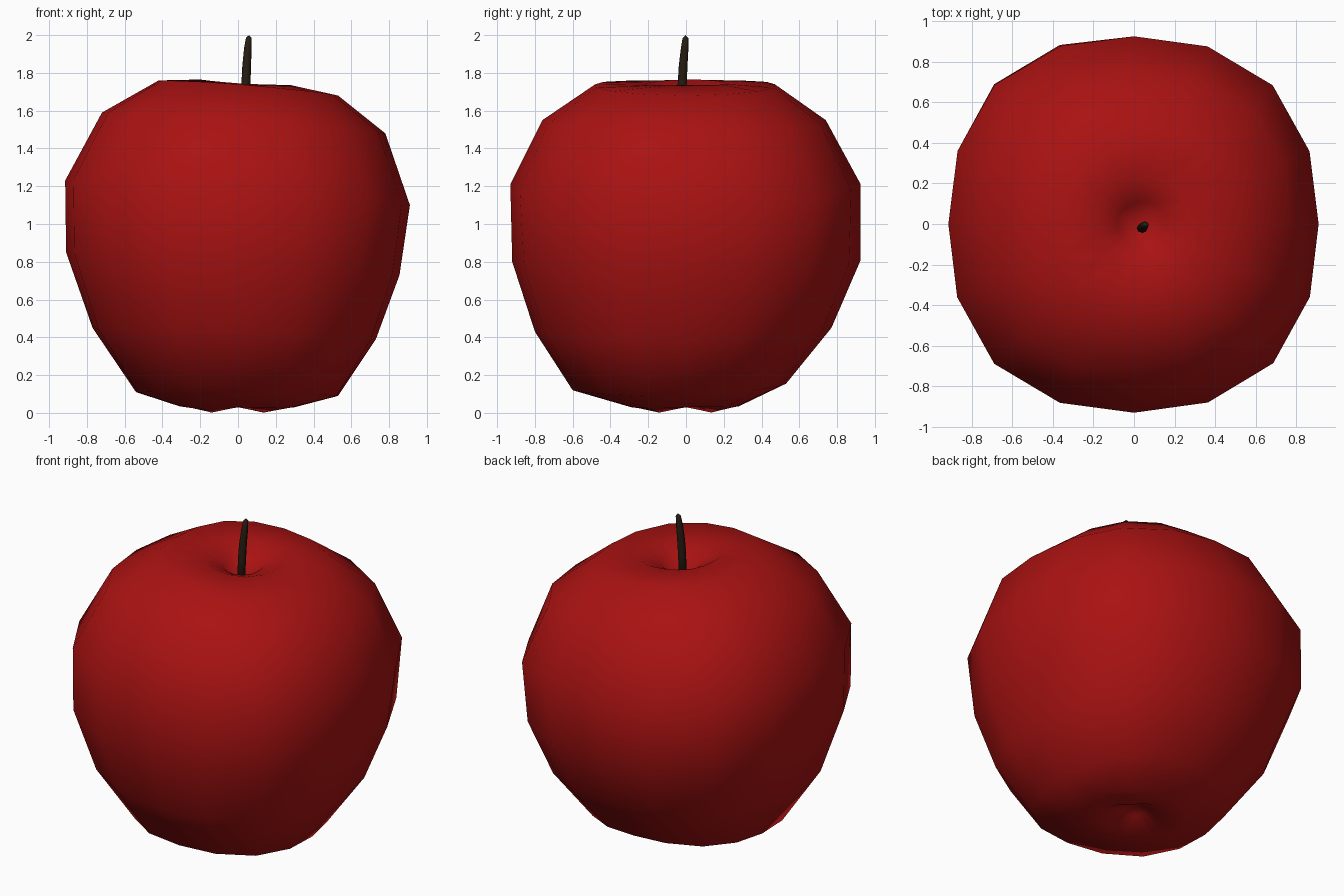
import bpy, bmesh
from math import sin, cos, pi
from mathutils import Vector

if "Cube" in bpy.data.objects:
    bpy.data.objects.remove(bpy.data.objects["Cube"])


def material(name, color):
    m = bpy.data.materials.new(name)
    m.diffuse_color = (*color, 1)
    m.use_nodes = True
    m.node_tree.nodes["Principled BSDF"].inputs["Base Color"].default_value = m.diffuse_color
    return m


def loft(name, rings, start, end, mat):
    """Skin a stack of closed rings, with a pole point at either end."""
    bm = bmesh.new()
    loops = [[bm.verts.new(p) for p in ring] for ring in rings]
    n = len(loops[0])
    for a, b in zip(loops, loops[1:]):
        for i in range(n):
            j = (i + 1) % n
            bm.faces.new((a[i], a[j], b[j], b[i]))
    lo, hi = bm.verts.new(start), bm.verts.new(end)
    for i in range(n):
        j = (i + 1) % n
        bm.faces.new((lo, loops[0][j], loops[0][i]))
        bm.faces.new((hi, loops[-1][i], loops[-1][j]))
    bmesh.ops.recalc_face_normals(bm, faces=bm.faces)
    for f in bm.faces:
        f.smooth = True
    me = bpy.data.meshes.new(name)
    bm.to_mesh(me)
    bm.free()
    me.materials.append(mat)
    ob = bpy.data.objects.new(name, me)
    bpy.context.collection.objects.link(ob)
    return ob


def around(values, t):
    """Blend right, back, left and front values smoothly around the fruit."""
    r, b, l, f = values
    return ((r + b + l + f) / 4 + (r - l) / 2 * cos(t)
            + (b - f) / 2 * sin(t) + (r - b + l - f) / 4 * cos(2 * t))


# Apple profile, bottom to top: (radius, height) at right, back, left, front
PROFILE = [
    ((.07, .08), (.07, .08), (.07, .08), (.07, .08)),
    ((.18, .03), (.18, .03), (.19, .03), (.19, .03)),
    ((.30, .03), (.28, .035), (.31, .035), (.29, .03)),
    ((.53, .09), (.53, .155), (.54, .11), (.60, .12)),
    ((.73, .39), (.77, .45), (.77, .45), (.80, .43)),
    ((.855, .73), (.925, .81), (.91, .85), (.92, .80)),
    ((.91, 1.10), (.925, 1.21), (.915, 1.23), (.93, 1.21)),
    ((.78, 1.48), (.74, 1.55), (.72, 1.59), (.76, 1.55)),
    ((.53, 1.68), (.47, 1.74), (.42, 1.76), (.48, 1.74)),
    ((.28, 1.735), (.22, 1.745), (.20, 1.765), (.22, 1.74)),
    ((.15, 1.69), (.10, 1.68), (.08, 1.69), (.10, 1.68)),
]
SIDES = 16
rings = []
for k, row in enumerate(PROFILE):
    ring = []
    for i in range(SIDES):
        t = 2 * pi * i / SIDES
        lobe = 1 - cos(4 * t)          # slightly squared cross-section
        r = around([p[0] for p in row], t) * (1 + .0275 * lobe)
        z = around([p[1] for p in row], t)
        if k == 1:                     # four small feet under the fruit
            z -= .014 * lobe
        ring.append((r * cos(t), r * sin(t), z))
    rings.append(ring)
loft("apple_body", rings, (0, 0, .11), (.03, -.01, 1.58),
     material("apple_red", (.40, .006, .006)))

# Stem: a thin, slightly bent, tapering stalk (x, y, z, radius)
STEM = [(.035, -.02, 1.56, .022), (.042, -.02, 1.74, .024),
        (.046, -.015, 1.84, .023), (.052, -.007, 1.93, .020),
        (.057, -.003, 1.985, .015)]
stem_rings = [[Vector((x + r * cos(pi * i / 4), y + r * sin(pi * i / 4), z))
               for i in range(8)] for x, y, z, r in STEM]
loft("stem", stem_rings, (.035, -.02, 1.55), (.058, -.002, 2.0),
     material("stem_brown", (.02, .012, .006)))
